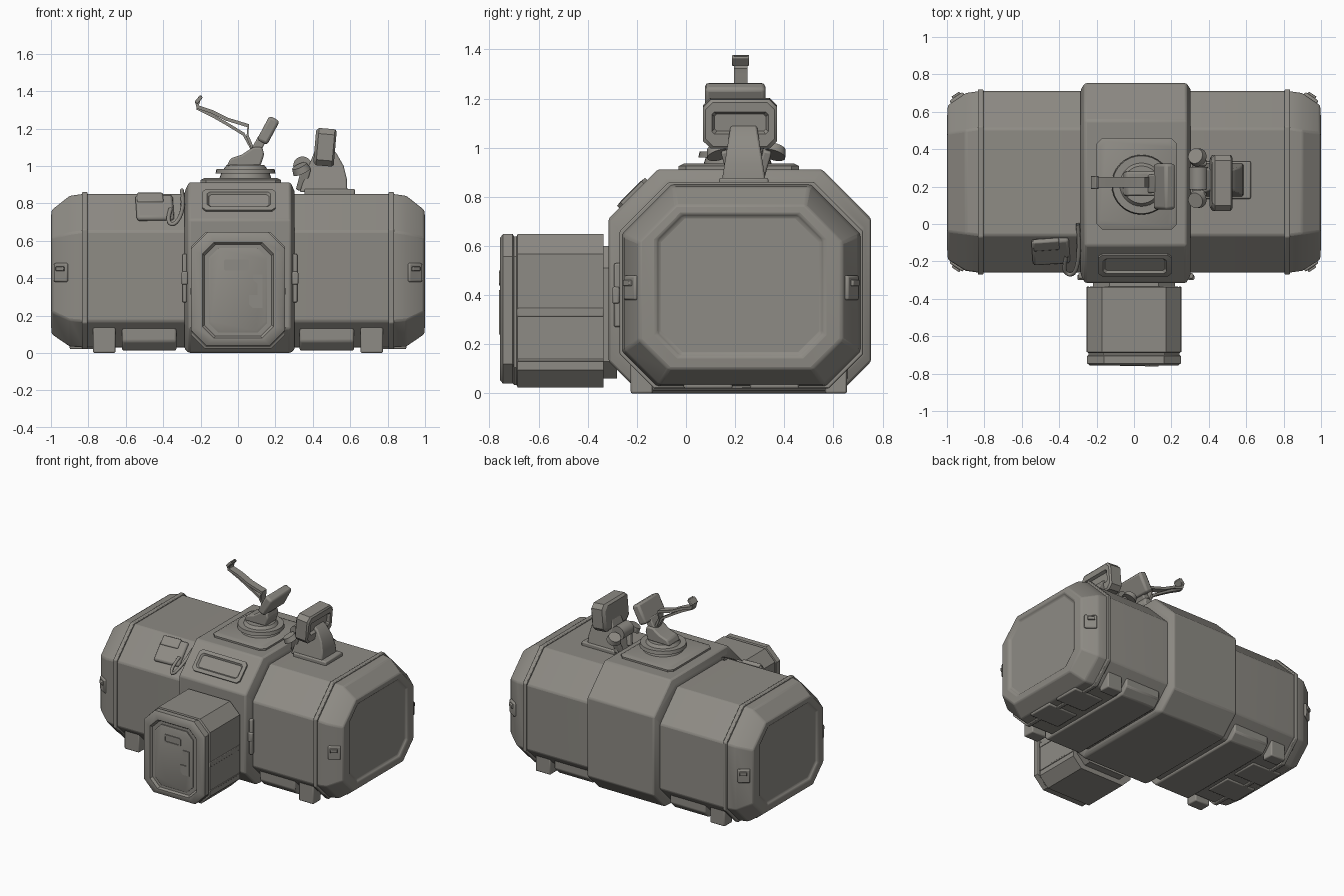
import bpy, bmesh, math
from mathutils import Vector, Matrix

grey = bpy.data.materials.new("warm_grey")
grey.diffuse_color = (0.27, 0.258, 0.232, 1)


def finish(name, bm, bevel=0.0, seg=2):
    bmesh.ops.recalc_face_normals(bm, faces=bm.faces)
    me = bpy.data.meshes.new(name)
    bm.to_mesh(me)
    bm.free()
    me.materials.append(grey)
    ob = bpy.data.objects.new(name, me)
    bpy.context.collection.objects.link(ob)
    if bevel:
        m = ob.modifiers.new("bevel", 'BEVEL')
        m.width, m.segments, m.limit_method = bevel, seg, 'ANGLE'
        m.angle_limit = math.radians(25)
    return ob


def octagon(a0, a1, b0, b1, ct, cb):
    return [(a0 + cb, b0), (a1 - cb, b0), (a1, b0 + cb), (a1, b1 - ct),
            (a1 - ct, b1), (a0 + ct, b1), (a0, b1 - ct), (a0, b0 + cb)]


def loft(name, axis, sections, bevel=0.0):
    """Skin octagon sections (t, a0, a1, b0, b1, top chamfer, bottom chamfer)."""
    bm = bmesh.new()
    put = {'x': lambda t, a, b: (t, a, b), 'y': lambda t, a, b: (a, t, b),
           'z': lambda t, a, b: (a, b, t)}[axis]
    rings = [[bm.verts.new(put(s[0], a, b)) for a, b in octagon(*s[1:])] for s in sections]
    for r, q in zip(rings, rings[1:]):
        for i in range(8):
            j = (i + 1) % 8
            bm.faces.new((r[i], r[j], q[j], q[i]))
    bm.faces.new(rings[0])
    bm.faces.new(rings[-1])
    return finish(name, bm, bevel)


def box(name, centre, size, rot=(0, 0, 0), bevel=0.008):
    bm = bmesh.new()
    bmesh.ops.create_cube(bm, size=1, matrix=Matrix.Diagonal((*size, 1)))
    ob = finish(name, bm, bevel)
    ob.location = centre
    ob.rotation_euler = [math.radians(r) for r in rot]
    return ob


def disc(name, centre, r1, r2, h, rot=(0, 0, 0)):
    bm = bmesh.new()
    bmesh.ops.create_cone(bm, cap_ends=True, segments=32, radius1=r1, radius2=r2, depth=h)
    ob = finish(name, bm)
    ob.location = centre
    ob.rotation_euler = [math.radians(r) for r in rot]
    return ob


def plate_xz(name, pts, y0, y1, bevel=0.0, taper=0.0):
    """Extrude an x-z profile along y; taper narrows it towards the top."""
    bm = bmesh.new()
    zmin, zmax = min(p[1] for p in pts), max(p[1] for p in pts)
    k = lambda z: taper * (z - zmin) / (zmax - zmin)
    A = [bm.verts.new((x, y0 + k(z), z)) for x, z in pts]
    B = [bm.verts.new((x, y1 - k(z), z)) for x, z in pts]
    bm.faces.new(A)
    bm.faces.new(B)
    for i in range(len(pts)):
        j = (i + 1) % len(pts)
        bm.faces.new((A[i], A[j], B[j], B[i]))
    return finish(name, bm, bevel)


def ribbon(name, path, y0, y1, t):
    up = [(x + t * .3, z + t / 2) for x, z in path]
    dn = [(x - t * .3, z - t / 2) for x, z in reversed(path)]
    return plate_xz(name, up + dn, y0, y1)


# Main hull with tapered ends and recessed end panels
end = [(0.83, -0.26, 0.71, 0.03, 0.85, 0.20, 0.14),
       (0.90, -0.25, 0.70, 0.035, 0.84, 0.20, 0.14),
       (0.995, -0.19, 0.635, 0.10, 0.765, 0.15, 0.12),
       (1.0, -0.12, 0.56, 0.15, 0.73, 0.10, 0.09),
       (0.985, -0.11, 0.55, 0.16, 0.72, 0.10, 0.09)]
loft("hull", 'x', [(-s[0], *s[1:]) for s in reversed(end)] + end, 0.012)

# Wide central ring around the hull
loft("centre_ring", 'x', [(-0.285, -0.27, 0.72, 0.02, 0.865, 0.2, 0.14),
                          (-0.262, -0.315, 0.753, 0.0, 0.912, 0.2, 0.13),
                          (0.28, -0.315, 0.753, 0.0, 0.912, 0.2, 0.13),
                          (0.303, -0.27, 0.72, 0.02, 0.865, 0.2, 0.14)], 0.01)

for s, side in ((-1, "left"), (1, "right")):
    # Seam hoops where the end caps start
    loft(f"{side}_hoop", 'x', [(s * 0.805, -0.27, 0.72, 0.02, 0.86, 0.2, 0.14),
                               (s * 0.835, -0.27, 0.72, 0.02, 0.86, 0.2, 0.14)], 0.005)
    # Feet and belly pods
    for y, end_name in ((-0.18, "front"), (0.61, "back")):
        box(f"{side}_{end_name}_foot", (s * 0.715, y, 0.075), (0.12, 0.09, 0.15))
    loft(f"{side}_belly_pod", 'x', [(s * 0.33, -0.22, 0.66, 0.012, 0.17, 0.02, 0.05),
                                    (s * 0.62, -0.22, 0.66, 0.012, 0.17, 0.02, 0.05)], 0.01)
    for y in (0.09, 0.36):
        box(f"{side}_belly_rail", (s * 0.78, y, 0.06), (0.24, 0.2, 0.08))
    # Latches on the sloped end cap corners
    for y, d in ((-0.222, 1), (0.672, -1)):
        box(f"{side}_latch", (s * 0.945, y, 0.43), (0.085, 0.025, 0.1), (0, 0, d * s * 34))
        box(f"{side}_latch_grip", (s * 0.95, y - d * 0.014, 0.45), (0.05, 0.02, 0.025), (0, 0, d * s * 34), 0.004)

# Entry chamber with a framed front
loft("entry_chamber", 'y', [(-0.28, -0.22, 0.22, 0.06, 0.60, 0.09, 0.07),
                            (-0.335, -0.22, 0.22, 0.06, 0.60, 0.09, 0.07),
                            (-0.336, -0.25, 0.25, 0.025, 0.648, 0.08, 0.07),
                            (-0.685, -0.25, 0.25, 0.025, 0.648, 0.08, 0.07),
                            (-0.69, -0.242, 0.242, 0.035, 0.638, 0.08, 0.07),
                            (-0.70, -0.242, 0.242, 0.035, 0.638, 0.08, 0.07),
                            (-0.705, -0.25, 0.25, 0.04, 0.648, 0.09, 0.08),
                            (-0.745, -0.25, 0.25, 0.04, 0.648, 0.09, 0.08),
                            (-0.757, -0.235, 0.235, 0.055, 0.633, 0.09, 0.08),
                            (-0.757, -0.19, 0.19, 0.08, 0.59, 0.06, 0.06),
                            (-0.742, -0.18, 0.18, 0.09, 0.58, 0.06, 0.06)])
loft("entry_door", 'y', [(-0.73, -0.155, 0.155, 0.11, 0.56, 0.05, 0.05),
                         (-0.75, -0.155, 0.155, 0.11, 0.56, 0.05, 0.05),
                         (-0.754, -0.145, 0.145, 0.12, 0.55, 0.05, 0.05)])
loft("door_window", 'y', [(-0.745, -0.075, 0.06, 0.44, 0.50, 0.008, 0.008),
                          (-0.76, -0.075, 0.06, 0.44, 0.50, 0.008, 0.008),
                          (-0.76, -0.065, 0.05, 0.45, 0.49, 0.006, 0.006),
                          (-0.755, -0.065, 0.05, 0.45, 0.49, 0.006, 0.006)])
plate_xz("door_handle", [(0.06, 0.26), (0.08, 0.24), (0.13, 0.24), (0.13, 0.42), (0.08, 0.42),
                         (0.08, 0.39), (0.105, 0.37), (0.105, 0.31), (0.06, 0.31)], -0.761, -0.745)
for s in (-1, 1):
    box("chamber_side_rail", (s * 0.247, -0.51, 0.33), (0.014, 0.35, 0.035), bevel=0.004)
    box("chamber_side_strip", (s * 0.247, -0.51, 0.135), (0.014, 0.35, 0.01), bevel=0.003)
    # Pipes beside the entry chamber
    box("ring_side_pipe", (0.01 + s * 0.295, -0.278, 0.4), (0.025, 0.03, 0.26))
    box("ring_side_clamp", (0.01 + s * 0.295, -0.285, 0.4), (0.035, 0.03, 0.07))

# Framed window on the ring's sloped front shoulder
win = loft("shoulder_window", 'z', [(-0.03, -0.195, 0.195, -0.08, 0.08, 0.02, 0.02),
                                    (0.012, -0.195, 0.195, -0.08, 0.08, 0.02, 0.02),
                                    (0.015, -0.17, 0.17, -0.055, 0.055, 0.015, 0.015),
                                    (0.003, -0.16, 0.16, -0.045, 0.045, 0.012, 0.012)])
win.location, win.rotation_euler = (0.005, -0.215, 0.812), (math.radians(45), 0, 0)

# Pouch and hose on the front left shoulder
box("shoulder_pouch", (-0.445, -0.145, 0.775), (0.2, 0.18, 0.035), (45, 0, 4), 0.015)
box("pouch_flap", (-0.47, -0.11, 0.825), (0.14, 0.07, 0.03), (45, 0, 4))
hose_path = [(-0.30, 0.0, 0.87), (-0.29, -0.14, 0.80), (-0.31, -0.26, 0.72),
             (-0.35, -0.275, 0.68), (-0.38, -0.24, 0.71), (-0.36, -0.17, 0.77)]
cu = bpy.data.curves.new("shoulder_hose", 'CURVE')
cu.dimensions, cu.bevel_depth, cu.bevel_resolution = '3D', 0.011, 2
sp = cu.splines.new('NURBS')
sp.points.add(len(hose_path) - 1)
for p, c in zip(sp.points, hose_path):
    p.co = (*c, 1)
sp.use_endpoint_u, sp.order_u = True, 3
cu.materials.append(grey)
bpy.context.collection.objects.link(bpy.data.objects.new("shoulder_hose", cu))

# Roof plate and turntable
loft("roof_plate", 'z', [(0.89, -0.2, 0.23, -0.03, 0.46, 0.03, 0.03),
                         (0.925, -0.2, 0.23, -0.03, 0.46, 0.03, 0.03),
                         (0.935, -0.18, 0.21, -0.01, 0.44, 0.03, 0.03)])
disc("turntable_base", (0.04, 0.21, 0.945), 0.14, 0.13, 0.03)
disc("turntable", (0.04, 0.21, 0.972), 0.16, 0.155, 0.025)
disc("turntable_cap", (0.04, 0.21, 0.992), 0.12, 0.10, 0.025)

# Tilted antenna: bracket, panel head and feed arms
plate_xz("antenna_bracket", [(-0.06, 1.0), (0.12, 1.0), (0.14, 1.06), (0.13, 1.1), (0.08, 1.1),
                             (0.02, 1.06), (-0.04, 1.04)], 0.15, 0.28, 0.01)
box("antenna_neck", (0.105, 0.215, 1.10), (0.05, 0.1, 0.12), (0, 28, 0))
box("antenna_head", (0.162, 0.2, 1.19), (0.062, 0.245, 0.145), (0, 28, 0), 0.015)
box("antenna_face", (0.138, 0.2, 1.178), (0.02, 0.18, 0.09), (0, 28, 0), 0.006)
ribbon("feed_arm_upper", [(0.08, 1.09), (0.05, 1.16), (0.055, 1.215), (-0.06, 1.25), (-0.14, 1.29),
                          (-0.215, 1.315), (-0.225, 1.35), (-0.195, 1.37)], 0.195, 0.25, 0.016)
ribbon("feed_arm_lower", [(0.08, 1.08), (0.03, 1.17), (-0.06, 1.225), (-0.13, 1.265), (-0.22, 1.31)],
       0.205, 0.24, 0.014)
box("feed_tip", (-0.21, 0.222, 1.355), (0.02, 0.07, 0.045), (0, 40, 0), 0.004)

# Camera mast: base, curved neck and framed head
box("camera_base", (0.49, 0.235, 0.86), (0.27, 0.2, 0.035))
plate_xz("camera_neck", [(0.33, 0.86), (0.585, 0.86), (0.582, 0.93), (0.565, 1.0), (0.525, 1.07),
                         (0.47, 1.11), (0.41, 1.08), (0.37, 0.98)], 0.145, 0.325, 0.008, 0.04)
head = loft("camera_head", 'x', [(-0.055, -0.13, 0.13, -0.085, 0.085, 0.03, 0.03),
                                 (-0.04, -0.15, 0.15, -0.10, 0.10, 0.03, 0.03),
                                 (0.045, -0.15, 0.15, -0.10, 0.10, 0.03, 0.03),
                                 (0.055, -0.14, 0.14, -0.09, 0.09, 0.03, 0.03),
                                 (0.055, -0.115, 0.115, -0.04, 0.05, 0.01, 0.01),
                                 (0.035, -0.105, 0.105, -0.03, 0.04, 0.01, 0.01)])
head.location, head.rotation_euler = (0.465, 0.22, 1.1), (0, math.radians(5), 0)
for y, t in ((0.13, 15), (0.36, -15)):
    box("lamp_arm", (0.35, y + t * 0.003, 0.93), (0.05, 0.035, 0.13), (t, 15, 0))
    disc("lamp", (0.335, y, 0.985), 0.05, 0.042, 0.035, (t, -25, 0))
disc("camera_joint", (0.345, 0.245, 1.0), 0.05, 0.05, 0.12, (90, 0, 0))

# Smooth the curved parts while keeping edges sharp
bpy.ops.object.select_all(action='DESELECT')
for ob in bpy.data.objects:
    if ob.type == 'MESH':
        ob.select_set(True)
        bpy.context.view_layer.objects.active = ob
bpy.ops.object.shade_smooth_by_angle(angle=math.radians(30))
